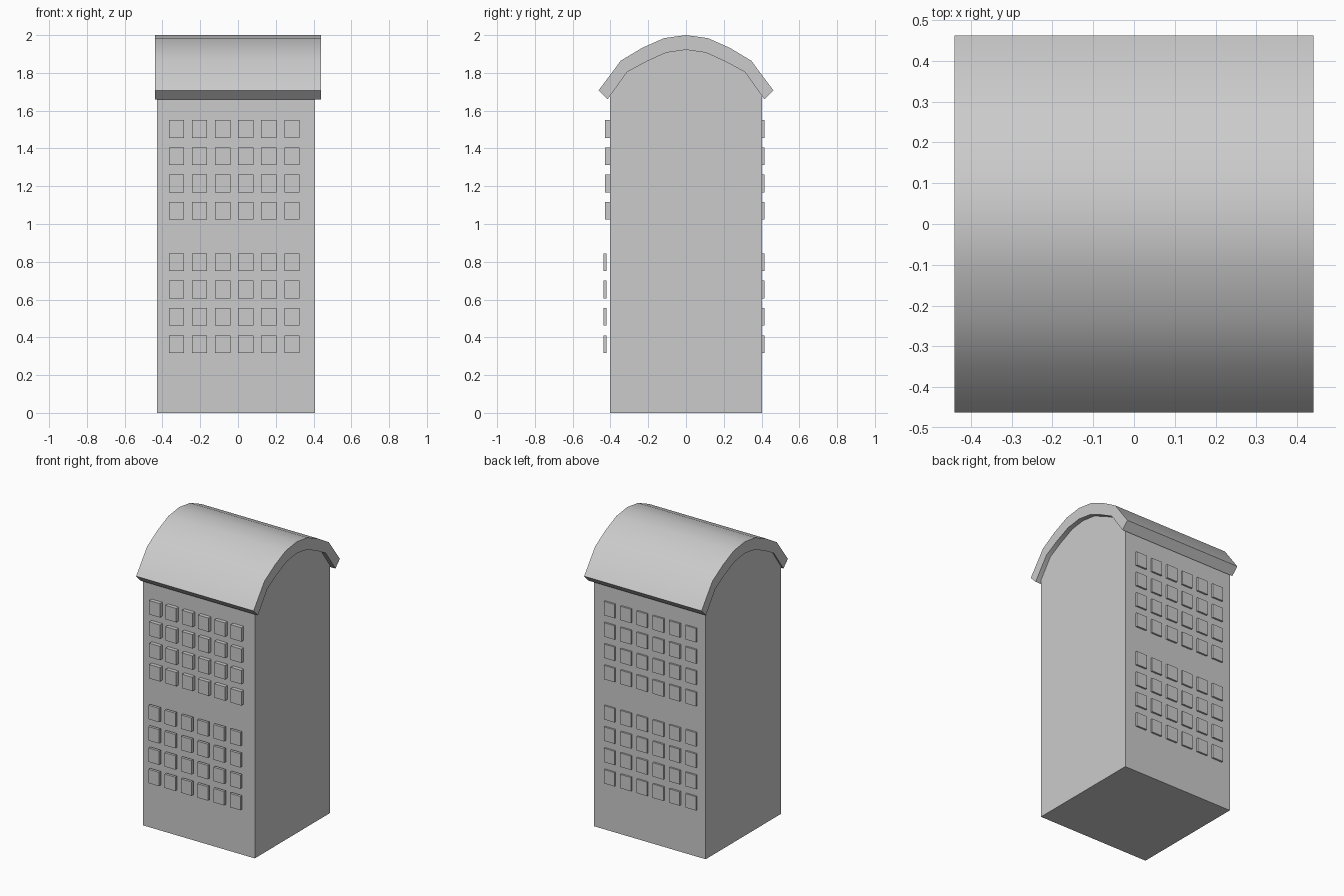
import bpy, bmesh

if "Cube" in bpy.data.objects:
    bpy.data.objects.remove(bpy.data.objects["Cube"])


def finish(name, bm):
    bmesh.ops.recalc_face_normals(bm, faces=bm.faces)
    mesh = bpy.data.meshes.new(name)
    bm.to_mesh(mesh)
    bm.free()
    obj = bpy.data.objects.new(name, mesh)
    bpy.context.collection.objects.link(obj)
    return obj


def extrude_profile(name, profile, x0, x1):
    """Extrude a closed (y, z) outline along x."""
    bm = bmesh.new()
    face = bm.faces.new([bm.verts.new((x0, y, z)) for y, z in profile])
    geom = bmesh.ops.extrude_face_region(bm, geom=[face])["geom"]
    moved = [g for g in geom if isinstance(g, bmesh.types.BMVert)]
    bmesh.ops.translate(bm, verts=moved, vec=(x1 - x0, 0, 0))
    return finish(name, bm)


def mirrored(half):
    """Mirror a half arch that ends on y = 0."""
    return half + [(-y, z) for y, z in reversed(half[:-1])]


def window_block(name, z_first, y0, y1):
    """Grid of 6 x 4 window panels."""
    bm = bmesh.new()
    for row in range(4):
        for col in range(6):
            x, z = -0.325 + col * 0.122, z_first + row * 0.1445
            cube = bmesh.ops.create_cube(bm, size=1)["verts"]
            bmesh.ops.scale(bm, verts=cube, vec=(0.08, y1 - y0, 0.094))
            bmesh.ops.translate(bm, verts=cube, vec=(x, (y0 + y1) / 2, z))
    return finish(name, bm)


outer = mirrored([(-0.462, 1.708), (-0.345, 1.865), (-0.233, 1.932),
                  (-0.116, 1.984), (0, 2.0)])
inner = mirrored([(-0.415, 1.66), (-0.312, 1.804), (-0.207, 1.861),
                  (-0.105, 1.907), (0, 1.922)])

# Tower body with an arched top under the roof
body_top = [(-0.403, 1.677)] + inner[1:-1] + [(0.403, 1.677)]
extrude_profile("tower_body", [(0.403, 0), (-0.403, 0)] + body_top, -0.43, 0.408)

# Curved roof shell
roof = extrude_profile("arched_roof", outer + inner[::-1], -0.44, 0.44)
bpy.context.view_layer.objects.active = roof
roof.select_set(True)
bpy.ops.object.shade_smooth_by_angle()

# Window panels; the lower front ones stand slightly off the wall
window_block("front_upper_windows", 1.07, -0.429, -0.403)
window_block("front_lower_windows", 0.364, -0.438, -0.42)
window_block("back_upper_windows", 1.07, 0.395, 0.415)
window_block("back_lower_windows", 0.364, 0.395, 0.415)
